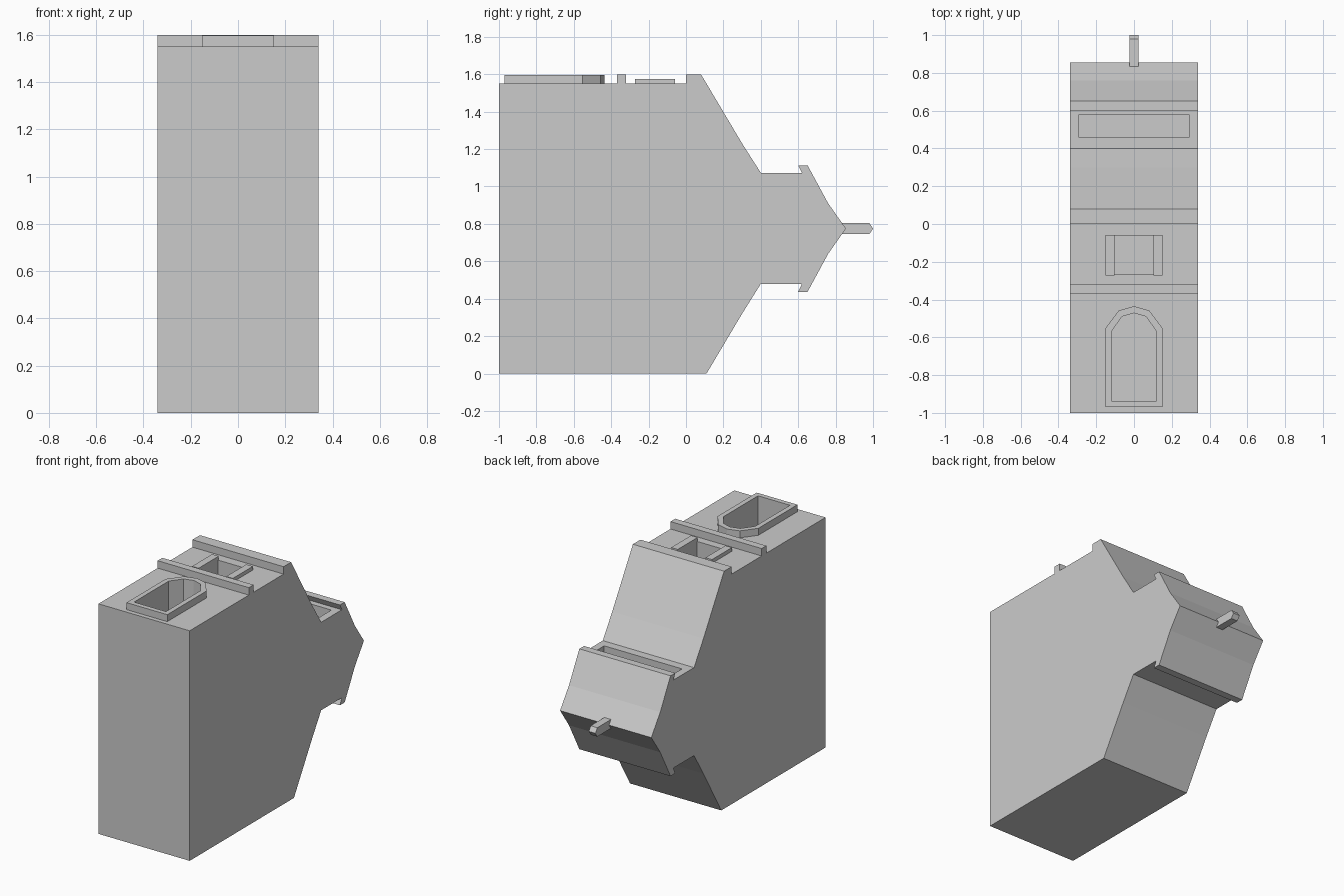
import bpy, bmesh

if "Cube" in bpy.data.objects:
    bpy.data.objects.remove(bpy.data.objects["Cube"])

grey = bpy.data.materials.new("plain_grey")
grey.diffuse_color = (0.6, 0.6, 0.6, 1)
grey.use_nodes = True
grey.node_tree.nodes["Principled BSDF"].inputs["Base Color"].default_value = grey.diffuse_color


def prism(name, pts, lo, hi, axis):
    """Extrude a closed 2D outline along x (pts are y,z) or z (pts are x,y)."""
    bm = bmesh.new()
    co = [(lo, a, b) if axis == 'x' else (a, b, lo) for a, b in pts]
    face = bm.faces.new([bm.verts.new(c) for c in co])
    geo = bmesh.ops.extrude_face_region(bm, geom=[face])['geom']
    vec = (hi - lo, 0, 0) if axis == 'x' else (0, 0, hi - lo)
    bmesh.ops.translate(bm, verts=[v for v in geo if isinstance(v, bmesh.types.BMVert)], vec=vec)
    bmesh.ops.recalc_face_normals(bm, faces=bm.faces)
    me = bpy.data.meshes.new(name)
    bm.to_mesh(me)
    bm.free()
    me.materials.append(grey)
    ob = bpy.data.objects.new(name, me)
    bpy.context.collection.objects.link(ob)
    return ob


def box_outline(x0, x1, y0, y1):
    return [(x0, y0), (x1, y0), (x1, y1), (x0, y1)]


def arch(w, y0, spring, shoulder, apex):
    half = [(w, y0), (w, spring), (w * 0.53, shoulder)]
    return half + [(0, apex)] + [(-x, y) for x, y in reversed(half)]


def cut(target, cutter):
    m = target.modifiers.new(cutter.name, 'BOOLEAN')
    m.operation, m.solver, m.object = 'DIFFERENCE', 'EXACT', cutter
    cutter.hide_render = True
    cutter.hide_set(True)


W = 0.34
# Gabled body lying on its back, with dormer neck and eaves
body = prism("house_body", [
    (-1, 0), (0.11, 0), (0.30, 0.32), (0.40, 0.48), (0.62, 0.48), (0.60, 0.437),
    (0.65, 0.437), (0.76, 0.64), (0.855, 0.775), (0.76, 0.91), (0.65, 1.113),
    (0.60, 1.113), (0.62, 1.073), (0.40, 1.073), (0.30, 1.23), (0.08, 1.6),
    (0, 1.6), (0, 1.55), (-1, 1.55)], -W, W, 'x')

# Floor ledge
prism("ledge", box_outline(-W, W, -0.37, -0.32), 1.545, 1.6, 'z')

# Doorway: raised arched frame around a deep opening
frame = prism("door_frame", arch(0.152, -0.97, -0.553, -0.458, -0.435), 1.545, 1.597, 'z')
opening = prism("door_opening", arch(0.119, -0.937, -0.568, -0.49, -0.472), 1.27, 1.7, 'z')
cut(frame, opening)
cut(body, opening)

# Window opening with open shutters
cut(body, prism("window_opening", box_outline(-0.103, 0.103, -0.266, -0.064), 1.4, 1.7, 'z'))
for side in (-1, 1):
    a, b = sorted((side * 0.103, side * 0.152))
    prism("shutter", box_outline(a, b, -0.272, -0.059), 1.545, 1.575, 'z')

# Wide upper window
cut(body, prism("attic_opening", box_outline(-0.29, 0.29, 0.457, 0.58), 0.95, 1.2, 'z'))

# Hoist beam with pointed tip
prism("hoist_beam", [(0.80, 0.745), (0.98, 0.745), (1, 0.775), (0.98, 0.805), (0.80, 0.805)],
      -0.025, 0.025, 'x')
